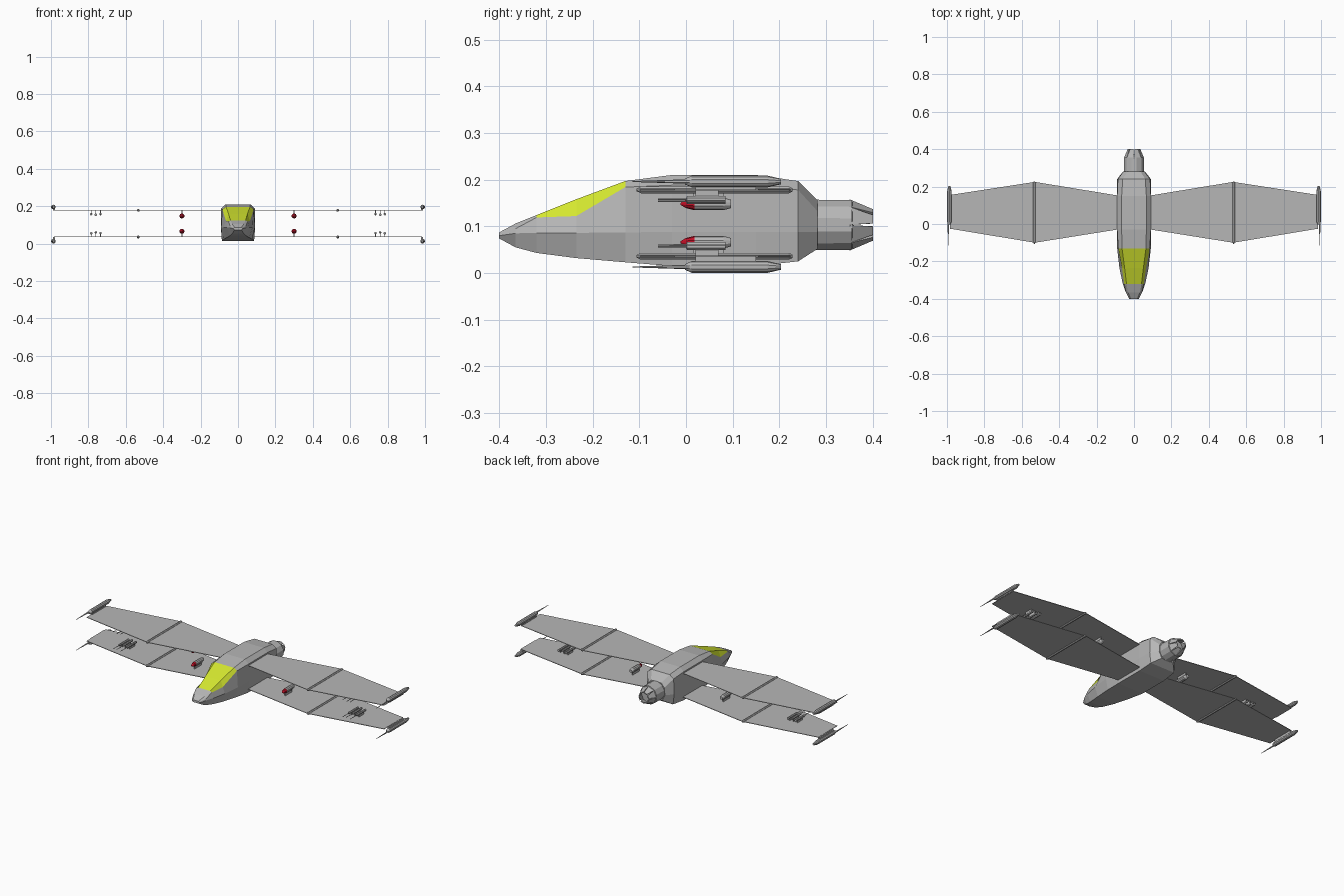
import bpy, bmesh, math

if "Cube" in bpy.data.objects:
    bpy.data.objects.remove(bpy.data.objects["Cube"])


def material(name, rgb):
    m = bpy.data.materials.new(name)
    m.diffuse_color = (*rgb, 1)
    m.use_nodes = True
    m.node_tree.nodes["Principled BSDF"].inputs["Base Color"].default_value = m.diffuse_color
    return m


GREY = material("hull grey", (0.47, 0.47, 0.47))
YELLOW = material("canopy yellow", (0.68, 0.82, 0.03))
RED = material("warhead red", (0.55, 0.005, 0.02))


def loft(name, rings, mats, rule=None):
    """Skin a row of equal-length rings; rule(station, segment) picks the material."""
    bm = bmesh.new()
    rows = [[bm.verts.new(p) for p in ring] for ring in rings]
    n = len(rows[0])
    for i in range(len(rows) - 1):
        for j in range(n):
            k = (j + 1) % n
            f = bm.faces.new((rows[i][j], rows[i][k], rows[i + 1][k], rows[i + 1][j]))
            f.material_index = rule(i, j) if rule else 0
    bm.faces.new(rows[0])
    bm.faces.new(rows[-1])
    bmesh.ops.recalc_face_normals(bm, faces=bm.faces)
    me = bpy.data.meshes.new(name)
    bm.to_mesh(me)
    bm.free()
    for m in mats:
        me.materials.append(m)
    ob = bpy.data.objects.new(name, me)
    bpy.context.collection.objects.link(ob)
    return ob


def tube(name, x, z, profile, mats=(GREY,), n=8, rule=None):
    """Turned body along y from (y, radius) pairs."""
    rings = [[(x + r * math.cos(math.tau * (k + .5) / n), y,
               z + r * math.sin(math.tau * (k + .5) / n)) for k in range(n)]
             for y, r in profile]
    return loft(name, rings, mats, rule)


def box(name, x0, x1, y0, y1, z0, z1):
    return loft(name, [[(x0, y, z0), (x1, y, z0), (x1, y, z1), (x0, y, z1)]
                       for y in (y0, y1)], [GREY])


# Fuselage: y, then (half width, z) for keel, side line, shoulder and roof
stations = [
    (-.400, (.018, .074), (.026, .080), (.024, .084), (.018, .087)),
    (-.365, (.030, .055), (.044, .085), (.042, .095), (.032, .106)),
    (-.320, (.042, .043), (.060, .086), (.052, .119), (.040, .124)),
    (-.235, (.060, .032), (.078, .086), (.064, .122), (.050, .158)),
    (-.130, (.076, .023), (.090, .087), (.084, .184), (.064, .197)),
    (-.030, (.086, .015), (.092, .088), (.090, .188), (.066, .210)),
    (.150, (.086, .015), (.092, .088), (.090, .188), (.066, .210)),
    (.240, (.082, .025), (.090, .088), (.086, .178), (.060, .197)),
    (.282, (.040, .052), (.058, .088), (.054, .132), (.034, .156)),
]
rings = []
for y, *half in stations:
    rings.append([(w, y, z) for w, z in half] + [(-w, y, z) for w, z in reversed(half)])
# Canopy glass covers the roof and shoulder strips behind the nose
loft("fuselage", rings, [GREY, YELLOW],
     lambda i, j: 1 if i in (2, 3) and j in (2, 3, 4) else 0)

# Engine barrel and split nozzle petals
EZ = .103
tube("engine_barrel", 0, EZ, [(.27, .056), (.355, .055), (.358, .044)], n=12)
PETALS = 8
for p in range(PETALS):
    mid = math.tau * (p + .5) / PETALS
    petal = []
    for y, r, spread in ((.350, .055, .39), (.400, .034, .29)):
        corners = [(r, -spread), (r, spread), (r - .006, spread), (r - .006, -spread)]
        petal.append([(q * math.cos(mid + a), y, EZ + q * math.sin(mid + a))
                      for q, a in corners])
    loft("nozzle_petal", petal, [GREY])

# Two wing levels, mirrored left and right; d points toward the gap between wings
for level, wz, d in (("upper", .178, -1), ("lower", .036, 1)):
    for side, s in (("right", 1), ("left", -1)):
        tag = f"{level}_{side}"
        t = .004
        plan = [(.06, -.025, .148), (.53, -.100, .225), (.985, -.025, .155)]
        loft(f"wing_{tag}", [[(s * x, y0, wz - t * .4), (s * x, y0, wz + t * .4),
                              (s * x, y1, wz + t * .4), (s * x, y1, wz - t * .4)]
                             for x, y0, y1 in plan], [GREY])
        # Rib rod at the widest chord
        tube(f"wing_rib_{tag}", s * .533, wz,
             [(-.106, .003), (-.096, .008), (.220, .008), (.228, .004)])
        # Tip pod with a forward spike
        pz = .013 if d > 0 else .196
        tube(f"tip_pod_{tag}", s * .987, pz,
             [(-.002, .006), (.012, .0125), (.175, .0125), (.203, .006)], n=10)
        tube(f"tip_spike_{tag}", s * .993, pz, [(-.115, .001), (-.02, .004), (.01, .005)], n=6)
        box(f"tip_mount_{tag}", s * .978, s * .990, .02, .15, min(pz, wz), max(pz, wz))
        # Missile with red nose, hung on a pylon
        mz = wz + d * .030
        tube(f"missile_{tag}", s * .30, mz,
             [(-.012, .002), (.000, .009), (.018, .0135), (.080, .0135), (.096, .009)],
             [GREY, RED], 10, lambda i, j: 1 if i < 2 else 0)
        box(f"missile_pylon_{tag}", s * .297, s * .303, .015, .08, min(mz, wz), max(mz, wz))
        # Cluster of three guns
        for k, x in enumerate((.735, .760, .785)):
            gz = wz + d * (.024 if k == 1 else .020)
            tube(f"gun_{tag}", s * x, gz,
                 [(-.060, .0015), (.000, .002), (.002, .007), (.085, .007)], n=8)
            box(f"gun_strut_{tag}", s * (x - .002), s * (x + .002), .02, .07,
                min(gz, wz), max(gz, wz))
